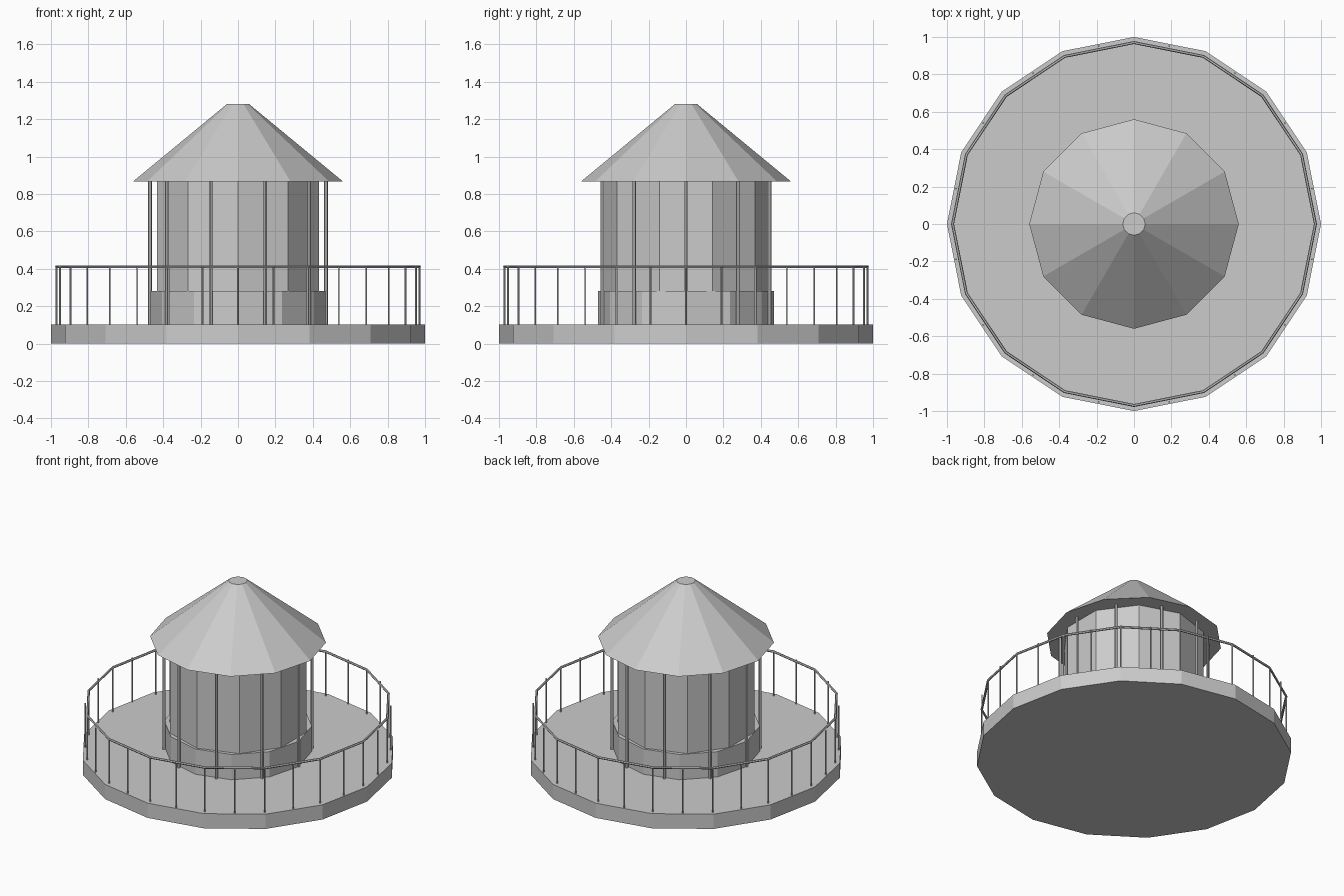
import bpy, bmesh, math
from mathutils import Matrix, Vector

if "Cube" in bpy.data.objects:
    bpy.data.objects.remove(bpy.data.objects["Cube"])

grey = bpy.data.materials.new("light grey")
grey.diffuse_color = (0.6, 0.6, 0.6, 1)
grey.use_nodes = True
grey.node_tree.nodes["Principled BSDF"].inputs["Base Color"].default_value = grey.diffuse_color


def finish(name, bm):
    bmesh.ops.recalc_face_normals(bm, faces=bm.faces)
    me = bpy.data.meshes.new(name)
    bm.to_mesh(me)
    bm.free()
    me.materials.append(grey)
    ob = bpy.data.objects.new(name, me)
    bpy.context.collection.objects.link(ob)
    return ob


def add_prism(bm, sides, r1, r2, z0, z1, turn=0.0, x=0.0, y=0.0):
    """Capped cylinder or cone frustum with one corner at the angle turn."""
    def ring(r, z):
        return [bm.verts.new((x + r * math.cos(turn + math.tau * i / sides),
                              y + r * math.sin(turn + math.tau * i / sides), z))
                for i in range(sides)]
    a, b = ring(r1, z0), ring(r2, z1)
    for i in range(sides):
        j = (i + 1) % sides
        bm.faces.new((a[i], a[j], b[j], b[i]))
    bm.faces.new(a[::-1])
    bm.faces.new(b)


def prism(name, *args):
    bm = bmesh.new()
    add_prism(bm, *args)
    return finish(name, bm)


def post_ring(name, count, radius, thickness, z0, z1, sides):
    bm = bmesh.new()
    for i in range(count):
        a = math.tau * i / count
        add_prism(bm, sides, thickness, thickness, z0, z1, a,
                  radius * math.cos(a), radius * math.sin(a))
    return finish(name, bm)


# Gallery deck, lantern base, glazing and roof
prism("gallery_deck", 16, 1.0, 1.0, 0.0, 0.103)
prism("lantern_base", 12, 0.47, 0.47, 0.103, 0.28)
prism("lantern_glazing", 10, 0.455, 0.455, 0.28, 0.868, math.pi / 2)
prism("roof", 12, 0.56, 0.06, 0.868, 1.28)

# Upright bars around the glazing
post_ring("glazing_bars", 10, 0.47, 0.01, 0.103, 0.868, 6)

# Railing: thin balusters and a sixteen-sided handrail
post_ring("railing_balusters", 32, 0.97, 0.005, 0.103, 0.412, 5)
bm = bmesh.new()
rings = []
for i in range(16):
    a = math.tau * i / 16
    rings.append([bm.verts.new(((0.97 + 0.008 * math.cos(b)) * math.cos(a),
                                (0.97 + 0.008 * math.cos(b)) * math.sin(a),
                                0.412 + 0.008 * math.sin(b)))
                  for b in (math.tau * k / 6 for k in range(6))])
for i in range(16):
    p, q = rings[i], rings[(i + 1) % 16]
    for k in range(6):
        m = (k + 1) % 6
        bm.faces.new((p[k], q[k], q[m], p[m]))
finish("handrail", bm)
